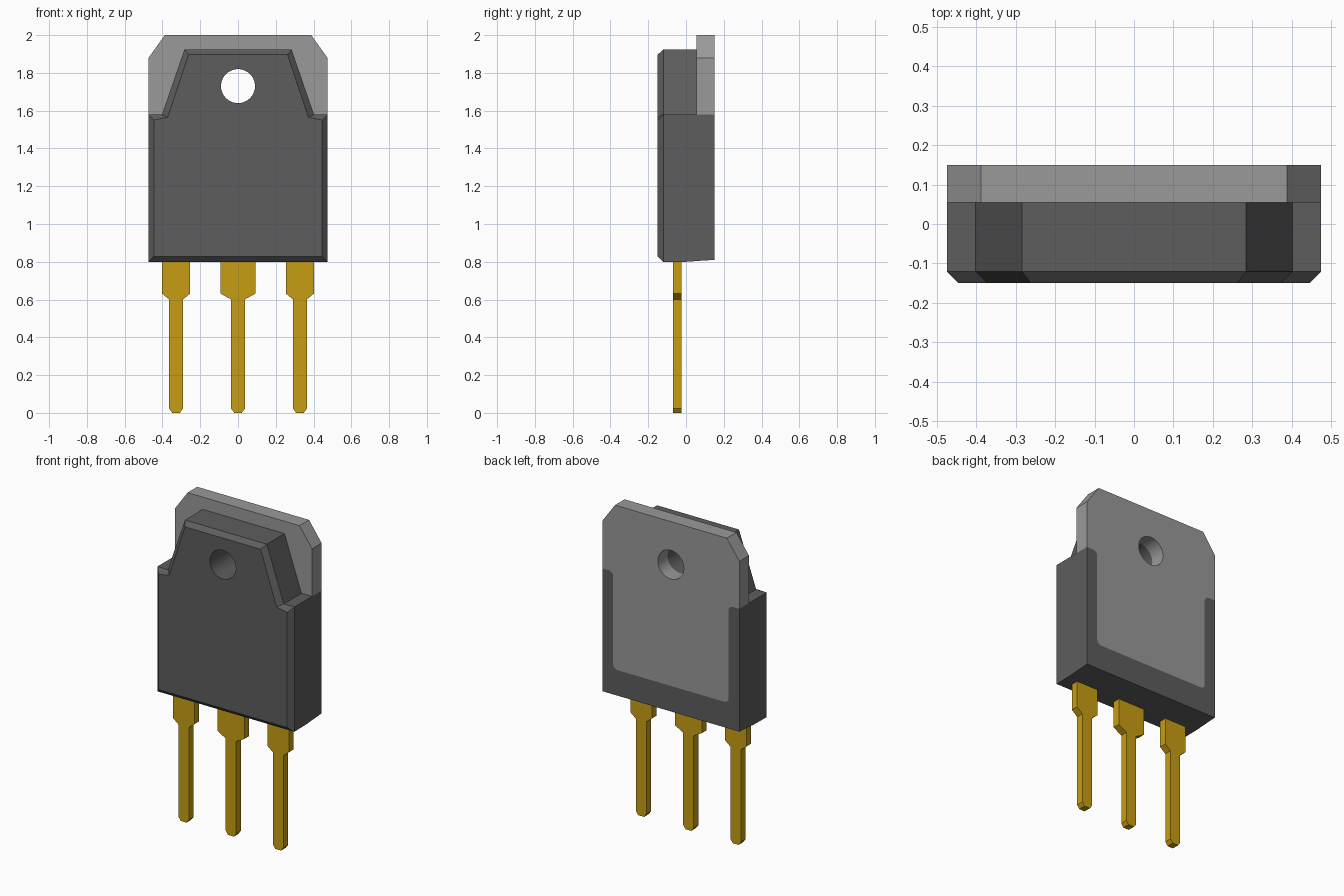
import bpy, bmesh, math
from mathutils import Vector

cube = bpy.data.objects.get("Cube")
if cube:
    bpy.data.objects.remove(cube, do_unlink=True)


def material(name, r, g, b):
    m = bpy.data.materials.new(name)
    m.use_nodes = True
    m.diffuse_color = (r, g, b, 1)
    m.node_tree.nodes["Principled BSDF"].inputs["Base Color"].default_value = (r, g, b, 1)
    return m


PLASTIC = material("dark grey plastic", 0.11, 0.11, 0.11)
METAL = material("grey metal", 0.32, 0.32, 0.32)
GOLD = material("gold", 0.57, 0.34, 0.006)

HOLE_Z, HOLE_R = 1.73, 0.09
STEP_Y, BACK_Y, SHOULDER = 0.055, 0.15, 1.58


def mirrored(half):
    """Close a right-hand half outline with its mirror image."""
    return half + [(-x, z) for x, z in reversed(half)]


def fillet(prev, corner, nxt, radius=0.03, steps=5):
    """Points of a rounded corner."""
    p, c, n = Vector(prev), Vector(corner), Vector(nxt)
    a = c + (p - c).normalized() * radius
    b = c + (n - c).normalized() * radius
    centre = a + b - c
    points = []
    for i in range(steps + 1):
        t = i / steps * math.pi / 2
        points.append(tuple(centre + (a - centre) * math.cos(t) + (b - centre) * math.sin(t)))
    return points


def loft(name, sections, mat):
    """Skin a list of (y, outline) sections and cap both ends."""
    bm = bmesh.new()
    rings = [[bm.verts.new((x, y, z)) for x, z in outline] for y, outline in sections]
    for a, b in zip(rings, rings[1:]):
        for i in range(len(a)):
            j = (i + 1) % len(a)
            bm.faces.new((a[i], a[j], b[j], b[i]))
    bm.faces.new(rings[0])
    bm.faces.new(rings[-1])
    bmesh.ops.recalc_face_normals(bm, faces=bm.faces)
    mesh = bpy.data.meshes.new(name)
    bm.to_mesh(mesh)
    bm.free()
    ob = bpy.data.objects.new(name, mesh)
    bpy.context.collection.objects.link(ob)
    mesh.materials.append(mat)
    return ob


def drill(ob):
    """Cut the mounting hole through a part."""
    bpy.ops.mesh.primitive_cylinder_add(vertices=40, radius=HOLE_R, depth=1,
                                        location=(0, 0, HOLE_Z),
                                        rotation=(math.pi / 2, 0, 0))
    cutter = bpy.context.object
    cutter.hide_render = True
    mod = ob.modifiers.new("hole", 'BOOLEAN')
    mod.operation, mod.solver, mod.object = 'DIFFERENCE', 'EXACT', cutter
    bpy.ops.object.select_all(action='DESELECT')
    ob.select_set(True)
    bpy.context.view_layer.objects.active = ob
    bpy.ops.object.modifier_apply(modifier=mod.name)
    bpy.data.objects.remove(cutter, do_unlink=True)
    bpy.ops.object.shade_smooth_by_angle(angle=math.radians(12))


# Plastic case front, with bevelled front edge and slightly drafted bottom
def case_outline(bottom):
    return mirrored([(0.475, bottom), (0.475, SHOULDER), (0.402, SHOULDER), (0.284, 1.923)])


front_face = mirrored([(0.445, 0.828), (0.445, 1.55), (0.372, 1.565), (0.262, 1.897)])
case = loft("case_front", [(-0.15, front_face), (-0.12, case_outline(0.798)),
                           (0, case_outline(0.8)), (STEP_Y, case_outline(0.804))], PLASTIC)
drill(case)

# Rounded inlay edge shared by the tab and the frame around it
inlay_top, inlay_low = (0.4, SHOULDER), (0.4, 0.97)
inlay = (fillet((0.475, SHOULDER), inlay_top, inlay_low)
         + fillet(inlay_top, inlay_low, (0, 0.97)))

# Metal tab, flush with the back of the case
tab_outline = mirrored([(0.388, 2), (0.475, 1.878), (0.475, SHOULDER)] + inlay)
tab = loft("metal_tab", [(STEP_Y, tab_outline), (BACK_Y, tab_outline)], METAL)
drill(tab)


# Plastic frame around the lower part of the tab
def frame_outline(bottom):
    return mirrored([(0.475, bottom), (0.475, SHOULDER)] + inlay)


loft("case_back_frame", [(STEP_Y, frame_outline(0.804)),
                         (BACK_Y, frame_outline(0.81))], PLASTIC)

# Three leads, the middle one with wider shoulders
for name, cx, wide in (("right_lead", -0.328, 0.075),
                       ("middle_lead", 0, 0.093),
                       ("left_lead", 0.328, 0.075)):
    half = [(0.02, 0), (0.036, 0.022), (0.036, 0.6), (wide, 0.632), (wide, 0.85)]
    outline = [(cx + x, z) for x, z in mirrored(half)]
    loft(name, [(-0.07, outline), (-0.024, outline)], GOLD)
